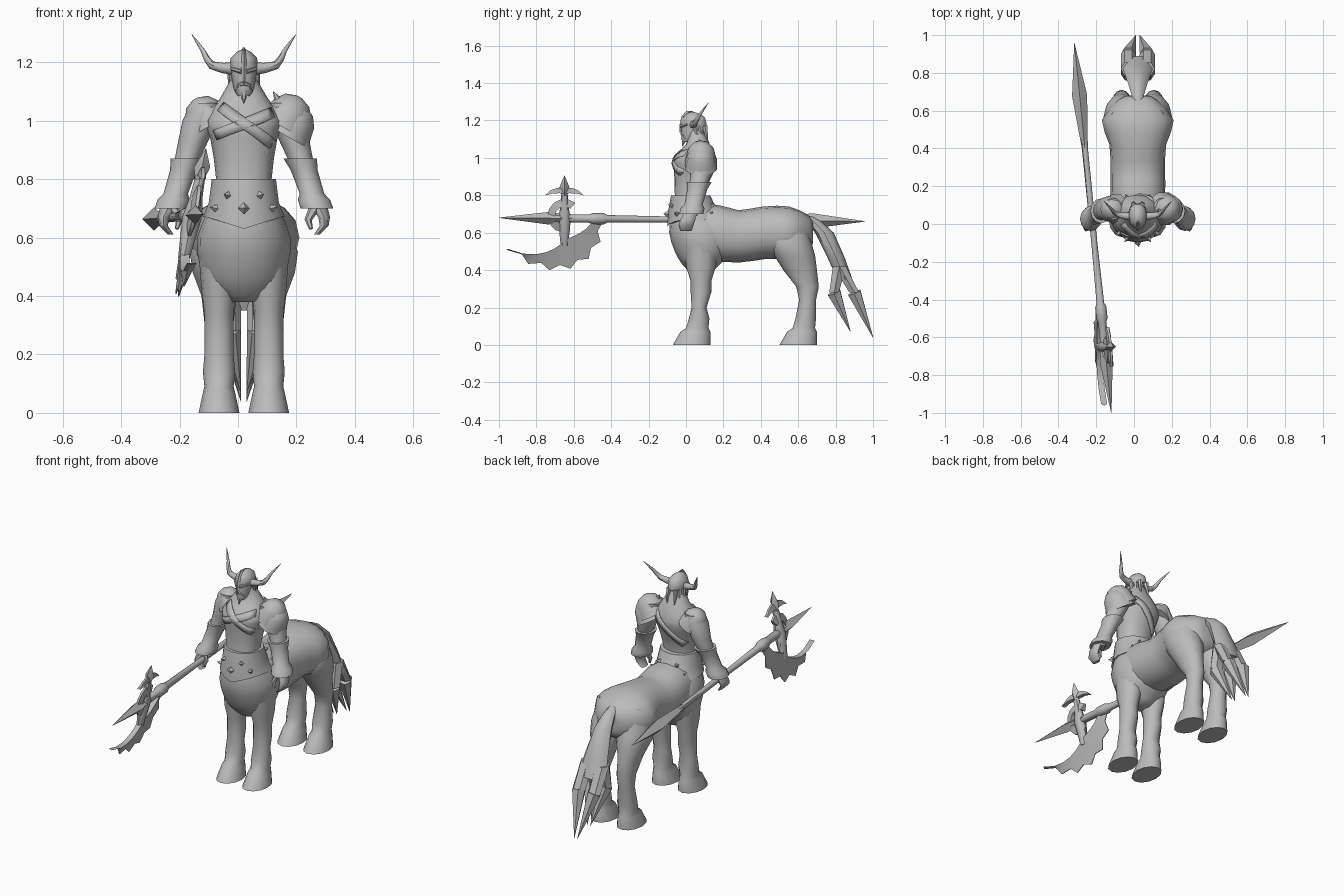
import bpy, bmesh, math
from math import sin, cos, pi, radians
from mathutils import Vector, Matrix
from mathutils.bvhtree import BVHTree

cube = bpy.data.objects.get("Cube")
if cube:
    bpy.data.objects.remove(cube)

MIDDLE = .02  # every part is built around this mid-plane
POINT = .001  # radius of a sharp tip
parts = []

grey_tone = (.5, .5, .5, 1)
grey = bpy.data.materials.new("plain grey")
grey.use_nodes = True
grey.diffuse_color = grey_tone
grey.node_tree.nodes["Principled BSDF"].inputs["Base Color"].default_value = grey_tone


def finish(name, bm, mirror=False):
    bmesh.ops.recalc_face_normals(bm, faces=bm.faces)
    mesh = bpy.data.meshes.new(name)
    bm.to_mesh(mesh)
    bm.free()
    mesh.materials.append(grey)
    part = bpy.data.objects.new(name, mesh)
    part.location.x = MIDDLE
    bpy.context.collection.objects.link(part)
    if mirror:
        part.modifiers.new("other side", "MIRROR").use_mirror_merge = False
    parts.append(part)
    return part


def skin(bm, loops):
    """Join rings of vertices into a closed solid."""
    for lower, upper in zip(loops, loops[1:]):
        for k in range(len(lower)):
            bm.faces.new((lower[k - 1], lower[k], upper[k], upper[k - 1]))
    bm.faces.new(loops[0])
    bm.faces.new(loops[-1])


def loft(name, rings, sides=12, level=False, power=1, mirror=False):
    """Skin over rings (x, y, z, a, b), kept level or turned along the path."""
    bm = bmesh.new()
    centres = [Vector(ring[:3]) for ring in rings]
    loops = []
    for i, ring in enumerate(rings):
        u, v = Vector((1, 0, 0)), Vector((0, 1, 0))
        if not level:
            ahead = centres[min(i + 1, len(rings) - 1)]
            path = (ahead - centres[max(i - 1, 0)]).normalized()
            side = u if abs(path.y) > .9 else v
            u = side.cross(path).normalized()
            v = path.cross(u)
        loop = []
        for k in range(sides):
            angle = 2 * pi * k / sides
            p, q = [math.copysign(abs(w) ** power, w) for w in (cos(angle), sin(angle))]
            loop.append(bm.verts.new(centres[i] + u * ring[3] * p + v * ring[4] * q))
        loops.append(loop)
    skin(bm, loops)
    return finish(name, bm, mirror)


def flow(keys, steps=2):
    """Smooth curve through a few key rings."""
    keys = [Vector(key) for key in keys]
    rings = []
    for i in range(len(keys) - 1):
        b, c = keys[i], keys[i + 1]
        a, d = keys[max(i - 1, 0)], keys[min(i + 2, len(keys) - 1)]
        for s in range(steps):
            t = s / steps
            bend = (a * 2 - b * 5 + c * 4 - d) * t + (b * 3 - a - c * 3 + d) * t * t
            rings.append(b + ((c - a) + bend) * t / 2)
    return rings + [keys[-1]]


def column(name, keys, x=0, sides=12, steps=2, **options):
    """Upright part from keys (height, y, half width, half depth)."""
    rings = [(x, y, z, wide, deep) for z, y, wide, deep in keys]
    return loft(name, flow(rings, steps), sides, level=True, **options)


def tube(name, points, start, end, sides=6, mirror=True):
    """Tapering tube along points."""
    last = len(points) - 1
    radii = [start + (end - start) * i / last for i in range(len(points))]
    return loft(name, [(*p, r, r) for p, r in zip(points, radii)], sides, mirror=mirror)


# Horse body: keys are y, middle height, half height, half width
barrel = ((.05, .6, .14, .13), (.15, .6, .15, .145), (.28, .58, .14, .145),
          (.42, .6, .14, .15), (.55, .6, .14, .19), (.66, .6, .09, .1), (.68, .6, .04, .05))
loft("horse_barrel", flow([(0, *key) for key in barrel]), sides=16, power=.9)
column("horse_chest", ((.38, .08, .05, .05), (.43, .08, .12, .1), (.5, .09, .15, .15),
                       (.6, .08, .16, .17), (.7, .05, .12, .13), (.78, .03, .1, .1)), sides=16)


# Legs share one fetlock and hoof, placed from the ankle
def legs(name, upper, ankle):
    hoof = [(.14, ankle, .055, .055), (.09, ankle - .01, .05, .06),
            (.07, ankle - .02, .055, .08), (0, ankle - .04, .07, .1)]
    column(name, [*upper, *hoof], x=.085, steps=1, mirror=True)


legs("front_legs", ((.55, .08, .07, .09), (.42, .08, .06, .08), (.34, .08, .05, .055),
                    (.28, .08, .05, .055), (.2, .07, .05, .04)), ankle=.07)
legs("hind_legs", ((.68, .55, .06, .07), (.55, .55, .1, .12), (.48, .58, .09, .11),
                   (.4, .61, .06, .09), (.31, .65, .05, .06), (.24, .65, .045, .045)), ankle=.64)

# Tail: one tapering fall of hair ending in two pairs of locks
column("tail_top", ((.69, .64, .02, .03), (.6, .74, .05, .05), (.35, .85, .09, .04)), sides=8)
for name, tip, bottom in (("long", 1, .04), ("short", .88, .07)):
    column(f"tail_{name}_locks", ((.42, .82, .04, .04), (.28, tip - .1 * tip, .04, .03)), x=.05,
           sides=6, mirror=True)
    tube(f"tail_{name}_ends", [(.05, tip - .1 * tip, .28), (.01, tip, bottom)], .04, POINT)

# Torso and neck
torso = column("torso", ((.7, .02, .11, .1), (.8, .02, .095, .08), (.94, .04, .115, .105),
                         (1, .045, .13, .11), (1.08, .065, .08, .06), (1.15, .05, .04, .04)),
               sides=16, power=.9)


def surface(part):
    mesh = part.data
    return BVHTree.FromPolygons([v.co for v in mesh.vertices],
                                [face.vertices[:] for face in mesh.polygons])


def strap(name, start, end, facing, half=.018, steps=12):
    """Band laid on the torso between two (x, z) points."""
    bm = bmesh.new()
    skin_tree = surface(torso)
    start, end = Vector(start), Vector(end)
    across = (end - start).orthogonal().normalized() * half
    last = None
    for i in range(steps + 1):
        row = []
        for side in (-across, across):
            spot = start.lerp(end, i / steps) + side
            hit = skin_tree.ray_cast(Vector((spot.x, facing, spot.y)), Vector((0, -facing, 0)))[0]
            if hit:
                row.append(bm.verts.new(hit + Vector((0, facing * half / 2, 0))))
        if len(row) == 2:
            if last:
                bm.faces.new((*last, row[1], row[0]))
            last = row
    band = finish(name, bm)
    band.modifiers.new("thickness", "SOLIDIFY").thickness = half / 2


strap("long_chest_strap", (-.08, 1.05), (.1, .92), facing=-1)
strap("short_chest_strap", (.1, 1.03), (-.1, .95), facing=-1)
strap("back_strap", (.09, 1.03), (-.08, .86), facing=1)

# War belt: lower edge dips to a point in front, pointed studs all round
belt = column("war_belt", ((.8, .025, .11, .105), (.72, .035, .12, .13), (.67, .05, .14, .15)),
              sides=16, steps=1)
for v in belt.data.vertices:
    if v.co.z < .68 and v.co.y < 0:
        v.co.z -= .04 * max(0, 1 - abs(v.co.x) * 8)
belt_tree = surface(belt)
for x, z, size in ((0, .7, .02), (.055, .745, .014), (.095, .7, .014)):
    for place, facing in (("front", -1), ("back", 1)):
        hit, normal, *_ = belt_tree.ray_cast(Vector((x, facing, z)), Vector((0, -facing, 0)))
        tube(f"{place}_belt_stud", [hit, hit + normal * .025], size, POINT, sides=4, mirror=x > 0)


# Arms and bracers follow one line from shoulder to wrist
def limb(name, keys):
    rings = [(.13 + (1.06 - z) / 3, .08 - max(0, .91 - z) / 4, z, r, r * 1.16) for z, r in keys]
    loft(name, rings, level=True, mirror=True)


limb("arms", ((1.06, .05), (1, .06), (.92, .05), (.85, .04), (.78, .04), (.69, .03)))
limb("bracers", ((.87, .057), (.83, .046), (.75, .042), (.73, .055), (.7, .056)))

# Curled hands
loft("fingers", [(.255, .02, .71, .03, .03), (.275, .01, .67, .02, .04),
                 (.275, 0, .64, .015, .04), (.25, 0, .61, .01, .03)], 8, level=True, mirror=True)
tube("thumbs", [(.24, 0, .7), (.22, -.01, .66), (.23, -.02, .63)], .018, .007)


# Shoulder armour: flaring cups tilted outwards, stacked on the left
def shoulder(name, x, side, size, layers):
    for i in range(layers):
        cup = column(f"{name}_{i}", [(z * size, 0, r * size, r * size) for z, r in (
            (.075, .01), (.06, .05), (.025, .075), (-.02, .085), (-.05, .095))], sides=10, steps=1)
        spot = Vector((x + side * i * .012, .08, 1.02 - i * .03))
        cup.data.transform(Matrix.Translation(spot) @ Matrix.Rotation(radians(30 * side), 4, "Y"))


shoulder("left_shoulder_plate", .155, side=1, size=.95, layers=2)
shoulder("right_shoulder_plate", -.135, side=-1, size=.85, layers=1)
tube("left_shoulder_ridge", [(.11, .07, 1.03), (.12, .07, 1.07), (.1, .07, 1.1)], .03, POINT,
     mirror=False)

# Head and pointed helmet with nose guard
column("head", ((1.085, 0, .02, .02), (1.11, .02, .035, .045), (1.18, .04, .046, .065)))
column("helmet", ((1.165, .045, .047, .068), (1.185, .043, .05, .07), (1.215, .043, .045, .062),
                  (1.235, .04, .025, .04), (1.246, .035, .004, .006)), sides=10, steps=1)
column("nose_guard", ((1.135, -.025, .008, .01), (1.17, -.028, .01, .008),
                      (1.22, -.015, .008, .01), (1.25, .02, .004, .02)), sides=4, steps=1)
tube("brows", [(.008, -.03, 1.168), (.042, .005, 1.178)], .008, .006)
tube("horns", flow([(.04, .04, 1.178), (.11, .05, 1.19), (.14, .08, 1.24), (.178, .12, 1.295)]),
     .021, POINT, sides=8)

# Beard, moustache and hair
tube("moustache", [(0, -.022, 1.128), (.018, -.018, 1.122), (.03, 0, 1.1)], .01, POINT)
tube("beard", [(0, 0, 1.12), (0, -.012, 1.09), (0, -.02, 1.06)], .025, POINT, mirror=False)
for i in range(3):
    x, y = .04 - .01 * i, .05 + .025 * i
    tube("hair_locks", [(x, y, 1.17), (x + .006, y + .01, 1.12), (x, y + .02, 1.06)], .016, POINT)


# Polearm: shaft with a spike at each end, keys are y and radius
def polearm(name, keys, sides):
    loft(name, [(-.24 - .1 * y, y, .67 - .01 * y, r, r) for y, r in keys], sides)


polearm("polearm_shaft", ((.45, .016), (-.1, .016), (-.42, .02), (-.44, .03), (-.5, .03),
                          (-.52, .022), (-.72, .022)), sides=8)
polearm("rear_spike", ((.38, .014), (.68, .04), (.957, POINT)), sides=4)
polearm("front_spike", ((-.58, .02), (-.74, .033), (-1, POINT)), sides=4)


# Axe head: flat pieces in one leaning plane through the shaft
def lean(y, z, offset=0):
    return Vector((-.24 - .1 * y + .2 * (z - .68) + offset, y, z))


def blade(name, centre, first, sweep, count, inner, outer, thick, edge):
    """Arc between two radius rules of the way along u and the step k."""
    bm = bmesh.new()
    loops = []
    for k in range(count + 1):
        u = k / count
        angle = radians(first + sweep * u)
        way = Vector((cos(angle), sin(angle)))
        near, far = [Vector(centre) + way * rule(u, k) for rule in (inner, outer)]
        corners = ((near, -thick), (far, -edge), (far, edge), (near, thick))
        loops.append([bm.verts.new(lean(*spot, offset)) for spot, offset in corners])
    skin(bm, loops)
    finish(name, bm)


blade("scalloped_axe_blade", (-.68, .64), first=5, sweep=-160, count=12,
      inner=lambda u, k: .18 - .47 * u + .59 * u * u,
      outer=lambda u, k: .24 + .07 * u ** 6 - .03 * (k % 2), thick=.016, edge=.002)
blade("axe_hook", (-.65, .69), first=50, sweep=240, count=9,
      inner=lambda u, k: .05, outer=lambda u, k: .09, thick=.016, edge=.006)
blade("axe_top_guard", (-.65, .74), first=30, sweep=120, count=6,
      inner=lambda u, k: .07 + .05 * abs(2 * u - 1) ** 2, outer=lambda u, k: .1 + .02 * abs(2 * u - 1),
      thick=.012, edge=.006)
for name, sides, keys in (("axe_post", 8, ((.53, .02), (.67, .034), (.74, .022), (.8, .018))),
                          ("axe_top_spike", 4, ((.79, .012), (.84, .028), (.905, POINT)))):
    loft(name, [(*lean(-.65, z), r, r) for z, r in keys], sides, level=True)

# Smooth shading with crisp edges
bpy.ops.object.select_all(action="DESELECT")
for part in parts:
    part.select_set(True)
bpy.context.view_layer.objects.active = parts[0]
bpy.ops.object.shade_smooth_by_angle(angle=radians(45))
